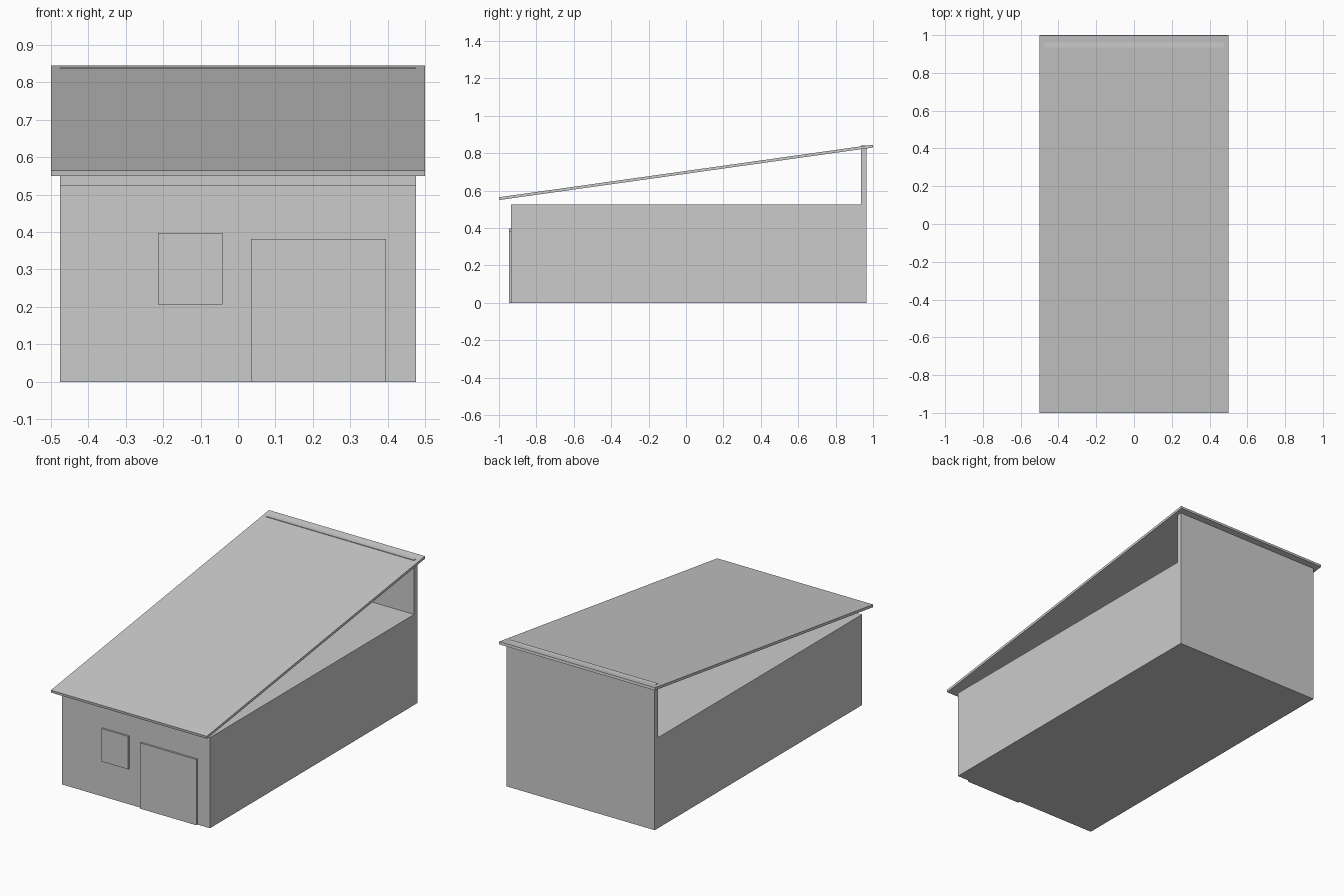
import bpy
import math

cube = bpy.data.objects.get("Cube")
if cube:
    bpy.data.objects.remove(cube, do_unlink=True)

# Single grey for the whole building
grey = bpy.data.materials.new("plain grey")
grey.use_nodes = True
color = (0.6, 0.6, 0.6, 1)
grey.diffuse_color = color
grey.node_tree.nodes["Principled BSDF"].inputs["Base Color"].default_value = color


def box(name, x, y, z, tilt=0):
    """Box from (min, max) ranges, optionally tilted about its own x axis."""
    ranges = (x, y, z)
    bpy.ops.mesh.primitive_cube_add(size=1, location=[(a + b) / 2 for a, b in ranges])
    obj = bpy.context.object
    obj.name = name
    obj.scale = [b - a for a, b in ranges]
    bpy.ops.object.transform_apply(location=False, rotation=False, scale=True)
    obj.rotation_euler.x = tilt
    obj.data.materials.append(grey)
    return obj


# Building body and the taller back wall that carries the roof
box("body", (-0.475, 0.475), (-0.935, 0.965), (0, 0.525))
box("back_wall", (-0.475, 0.475), (0.935, 0.965), (0.525, 0.84))

# Door and window panels standing proud of the front
box("door", (0.035, 0.395), (-0.946, -0.935), (0, 0.381))
box("window", (-0.214, -0.042), (-0.946, -0.935), (0.207, 0.398))

# Overhanging sloped roof slab
box("roof", (-0.5, 0.5), (-1.009, 1.009), (0.69, 0.705), math.radians(8))
